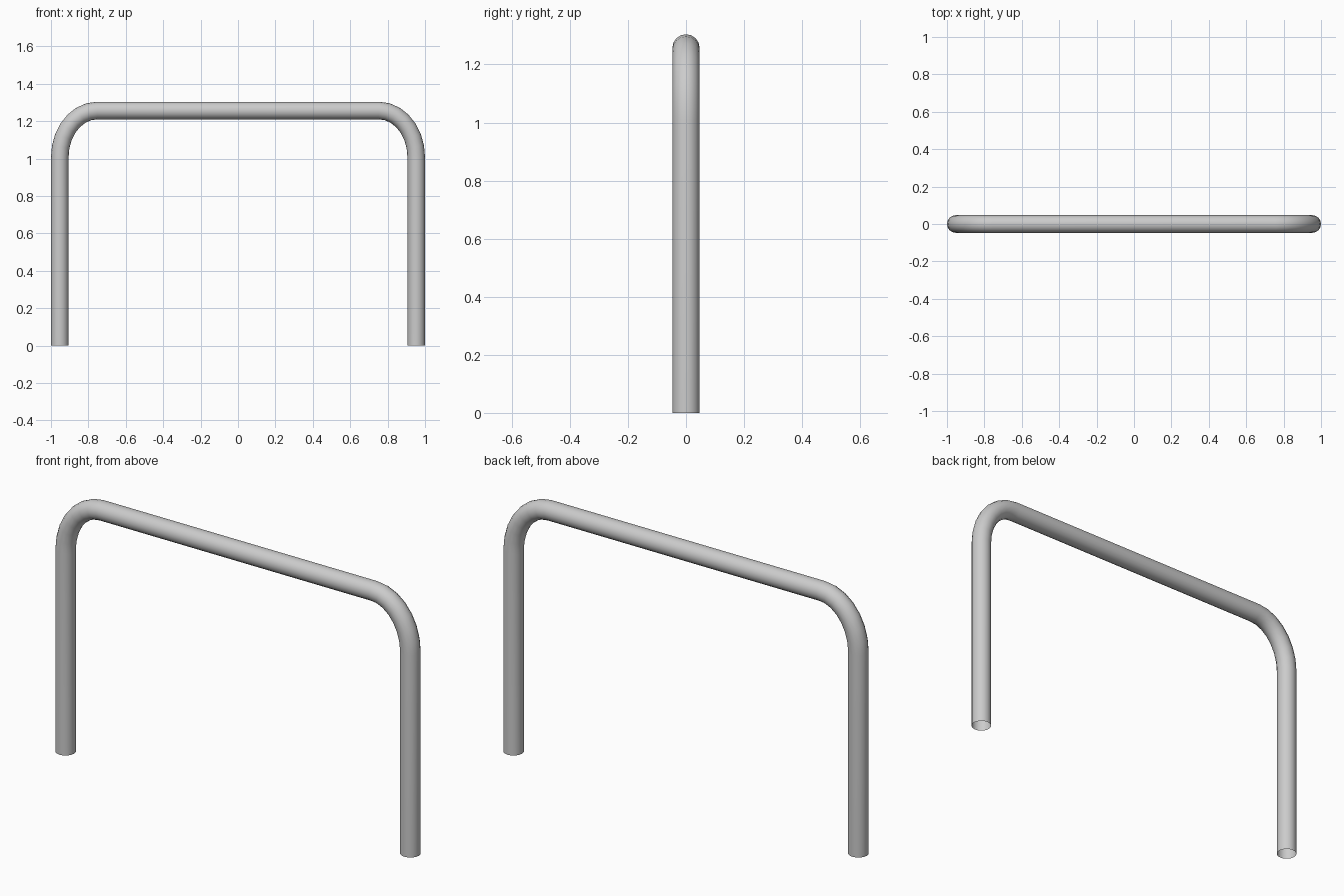
import bpy, math

if "Cube" in bpy.data.objects:
    bpy.data.objects.remove(bpy.data.objects["Cube"])

R = 0.047             # tube radius
X, Z = 0.953, 1.257   # centreline of legs and top rail
BX, BZ = 0.2, 0.25    # bend reach along the rail and down the leg
STEPS = 7

# Right half of the centreline: foot, then the elliptical bend up to the rail
half = [(X, 0.0)]
for i in range(STEPS + 1):
    a = math.pi / 2 * i / STEPS
    half.append((X - BX + BX * math.cos(a), Z - BZ + BZ * math.sin(a)))
path = half + [(-x, z) for x, z in reversed(half)]

# Bent tube with open feet
curve = bpy.data.curves.new("tube_rail", "CURVE")
curve.dimensions = "3D"
curve.bevel_depth = R
curve.bevel_resolution = 6
curve.use_fill_caps = False
spline = curve.splines.new("POLY")
spline.points.add(len(path) - 1)
for p, (x, z) in zip(spline.points, path):
    p.co = (x, 0, z, 1)

rail = bpy.data.objects.new("tube_rail", curve)
bpy.context.collection.objects.link(rail)
bpy.context.view_layer.objects.active = rail
rail.select_set(True)
bpy.ops.object.convert(target="MESH")
bpy.ops.object.shade_smooth_by_angle(angle=math.radians(40))
